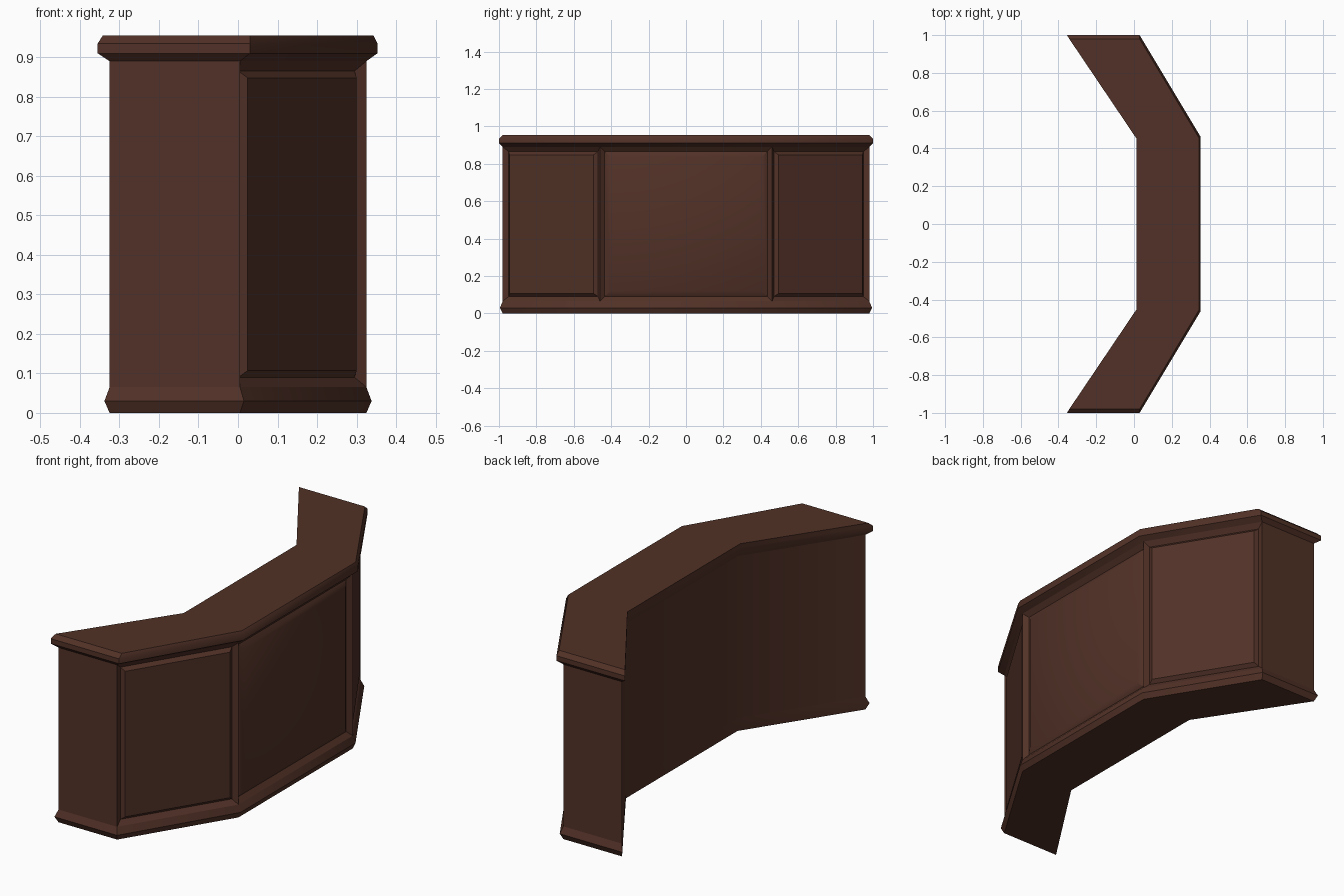
import bpy, bmesh, math

if "Cube" in bpy.data.objects:
    bpy.data.objects.remove(bpy.data.objects["Cube"])

wood = bpy.data.materials.new("dark brown wood")
wood.diffuse_color = (0.083, 0.031, 0.020, 1)
wood.use_nodes = True
wood.node_tree.nodes["Principled BSDF"].inputs["Base Color"].default_value = wood.diffuse_color

# Half plans (y > 0): outer end, outer bend, inner bend, inner end
BODY = [(0.005, 0.98), (0.325, 0.46), (0.024, 0.449), (-0.325, 0.98)]
BASE = [(0.015, 0.995), (0.338, 0.463), (0.024, 0.449), (-0.338, 0.995)]
TOP = [(0.030, 1.0), (0.353, 0.461), (0.012, 0.454), (-0.355, 1.0)]
TOP_FLAT = [(0.030, 0.979), (0.343, 0.457), (0.012, 0.454), (-0.342, 0.979)]


def outline(half):
    """Mirror a half plan into the full angled counter outline."""
    oe, ob, ib, ie = half
    m = lambda p: (p[0], -p[1])
    return [m(oe), m(ob), ob, oe, ie, ib, m(ib), m(ie)]


def loft(name, levels, panels=False):
    """Stack plan outlines at (z, half plan) levels into a closed solid."""
    bm = bmesh.new()
    rings = [[bm.verts.new((x, y, z)) for x, y in outline(h)] for z, h in levels]
    sides = []
    for lo, hi in zip(rings, rings[1:]):
        for i in range(8):
            j = (i + 1) % 8
            sides.append(bm.faces.new((lo[i], lo[j], hi[j], hi[i])))
    bm.faces.new(rings[0][::-1])
    bm.faces.new(rings[-1])
    bmesh.ops.recalc_face_normals(bm, faces=bm.faces[:])
    if panels:
        # raised field inside a sunk bevel on each of the three outer faces
        for f, field in zip(sides[:3], (0.017, 0.03, 0.017)):
            for width, depth in ((0.025, -0.020), (field, 0.017)):
                bmesh.ops.inset_region(bm, faces=[f], thickness=width, depth=depth,
                                       use_even_offset=True)
    me = bpy.data.meshes.new(name)
    bm.to_mesh(me)
    bm.free()
    me.materials.append(wood)
    ob = bpy.data.objects.new(name, me)
    bpy.context.collection.objects.link(ob)
    bpy.ops.object.select_all(action='DESELECT')
    ob.select_set(True)
    bpy.context.view_layer.objects.active = ob
    bpy.ops.object.shade_smooth_by_angle(angle=math.radians(35))
    return ob


# Base moulding, panelled body and worktop with bevelled edge
loft("base_moulding", [(0, BODY), (0.03, BASE), (0.065, BODY)])
loft("counter_body", [(0.065, BODY), (0.89, BODY)], panels=True)
loft("counter_top", [(0.89, BODY), (0.91, TOP), (0.935, TOP), (0.955, TOP_FLAT)])
